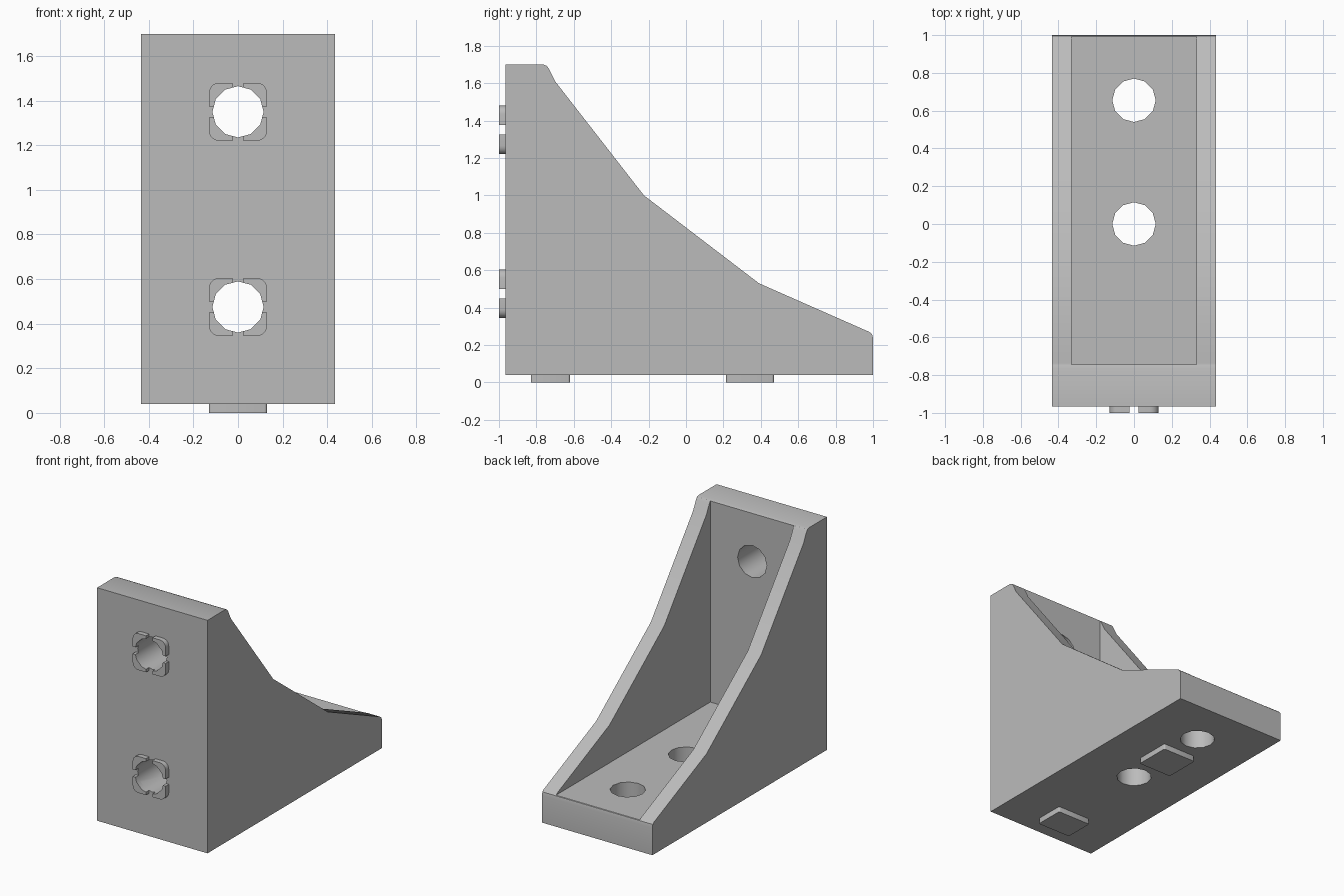
import bpy, bmesh, math
from mathutils import Vector

cube = bpy.data.objects.get("Cube")
if cube:
    bpy.data.objects.remove(cube, do_unlink=True)

grey = bpy.data.materials.new("plain_grey")
grey.use_nodes = True
grey.diffuse_color = (0.5, 0.5, 0.5, 1)
grey.node_tree.nodes["Principled BSDF"].inputs["Base Color"].default_value = (0.5, 0.5, 0.5, 1)

HALF_W, FRONT, BACK, BOTTOM, TOP = 0.435, -0.965, 1.0, 0.04, 1.70
POCKET_W, WALL_Y, FLOOR_Z = 0.33, -0.745, 0.26
HOLE_R = 0.115
HOLES_Z = (1.35, 0.475)
HOLES_Y = (0.655, 0.0)


def prism(name, points, axis, lo, hi):
    """Extrude a closed 2D outline along an axis (0 = x, 1 = y, 2 = z)."""
    bm = bmesh.new()

    def place(p):
        co = list(p)
        co.insert(axis, lo)
        return bm.verts.new(co)

    face = bm.faces.new([place(p) for p in points])
    new = bmesh.ops.extrude_face_region(bm, geom=[face])["geom"]
    move = Vector((0, 0, 0))
    move[axis] = hi - lo
    bmesh.ops.translate(bm, vec=move, verts=[v for v in new if isinstance(v, bmesh.types.BMVert)])
    bmesh.ops.recalc_face_normals(bm, faces=bm.faces)
    mesh = bpy.data.meshes.new(name)
    bm.to_mesh(mesh)
    bm.free()
    mesh.materials.append(grey)
    obj = bpy.data.objects.new(name, mesh)
    bpy.context.collection.objects.link(obj)
    return obj


def circle(cx, cy, r, n=12):
    return [(cx + r * math.cos(math.tau * i / n), cy + r * math.sin(math.tau * i / n)) for i in range(n)]


def rounded_rect(x0, x1, y0, y1, r, steps=3):
    pts = []
    corners = ((x1 - r, y1 - r), (x0 + r, y1 - r), (x0 + r, y0 + r), (x1 - r, y0 + r))
    for q, (cx, cy) in enumerate(corners):
        for i in range(steps + 1):
            a = math.pi / 2 * (q + i / steps)
            pts.append((cx + r * math.cos(a), cy + r * math.sin(a)))
    return pts


def select_only(obj):
    bpy.ops.object.select_all(action='DESELECT')
    obj.select_set(True)
    bpy.context.view_layer.objects.active = obj


def cut(obj, cutter):
    cutter.hide_render = True
    mod = obj.modifiers.new("cut", 'BOOLEAN')
    mod.operation, mod.solver, mod.object = 'DIFFERENCE', 'EXACT', cutter
    select_only(obj)
    bpy.ops.object.modifier_apply(modifier=mod.name)
    bpy.data.objects.remove(cutter, do_unlink=True)


def smooth(obj):
    select_only(obj)
    bpy.ops.object.shade_smooth_by_angle(angle=math.radians(32))


# Bracket body: side outline across the full width
outline = [(FRONT, BOTTOM), (BACK, BOTTOM), (BACK, 0.235), (0.995, 0.257), (0.98, 0.27),
           (0.39, 0.53), (-0.225, 1.0), (-0.70, 1.61), (-0.735, 1.68), (-0.745, 1.693),
           (-0.765, TOP), (FRONT, TOP)]
body = prism("bracket_body", outline, 0, -HALF_W, HALF_W)

# Pocket between the two ribs
pocket = [(WALL_Y, FLOOR_Z), (BACK + 0.1, FLOOR_Z), (BACK + 0.1, TOP + 0.1), (WALL_Y, TOP + 0.1)]
cut(body, prism("pocket_cutter", pocket, 0, -POCKET_W, POCKET_W))

# Screw holes through the wall and the base
for z in HOLES_Z:
    cut(body, prism("wall_hole_cutter", circle(0, z, HOLE_R), 1, -1.1, -0.6))
for y in HOLES_Y:
    cut(body, prism("base_hole_cutter", circle(0, y, HOLE_R), 2, -0.1, 0.4))
smooth(body)

# Four locating lugs around each wall hole, with the outer corner rounded
GAP, REACH, ROUND = 0.025, 0.13, 0.045
lug = [(GAP, GAP), (REACH, GAP)]
for i in range(6):
    a = math.pi / 2 * i / 5
    lug.append((REACH - ROUND + ROUND * math.cos(a), REACH - ROUND + ROUND * math.sin(a)))
lug.append((GAP, REACH))
for row, z in zip(("upper", "lower"), HOLES_Z):
    for sx, side in ((1, "left"), (-1, "right")):
        for sz, end in ((1, "top"), (-1, "bottom")):
            pts = [(sx * x, z + sz * h) for x, h in lug]
            part = prism(f"{row}_lug_{end}_{side}", pts, 1, -1.0, FRONT)
            cut(part, prism("lug_cutter", circle(0, z, HOLE_R), 1, -1.1, -0.6))
            smooth(part)

# Locating pads under the base
for name, y0, y1 in (("front_base_pad", -0.83, -0.62), ("rear_base_pad", 0.215, 0.47)):
    smooth(prism(name, rounded_rect(-0.13, 0.13, y0, y1, 0.012), 2, 0.0, BOTTOM))
